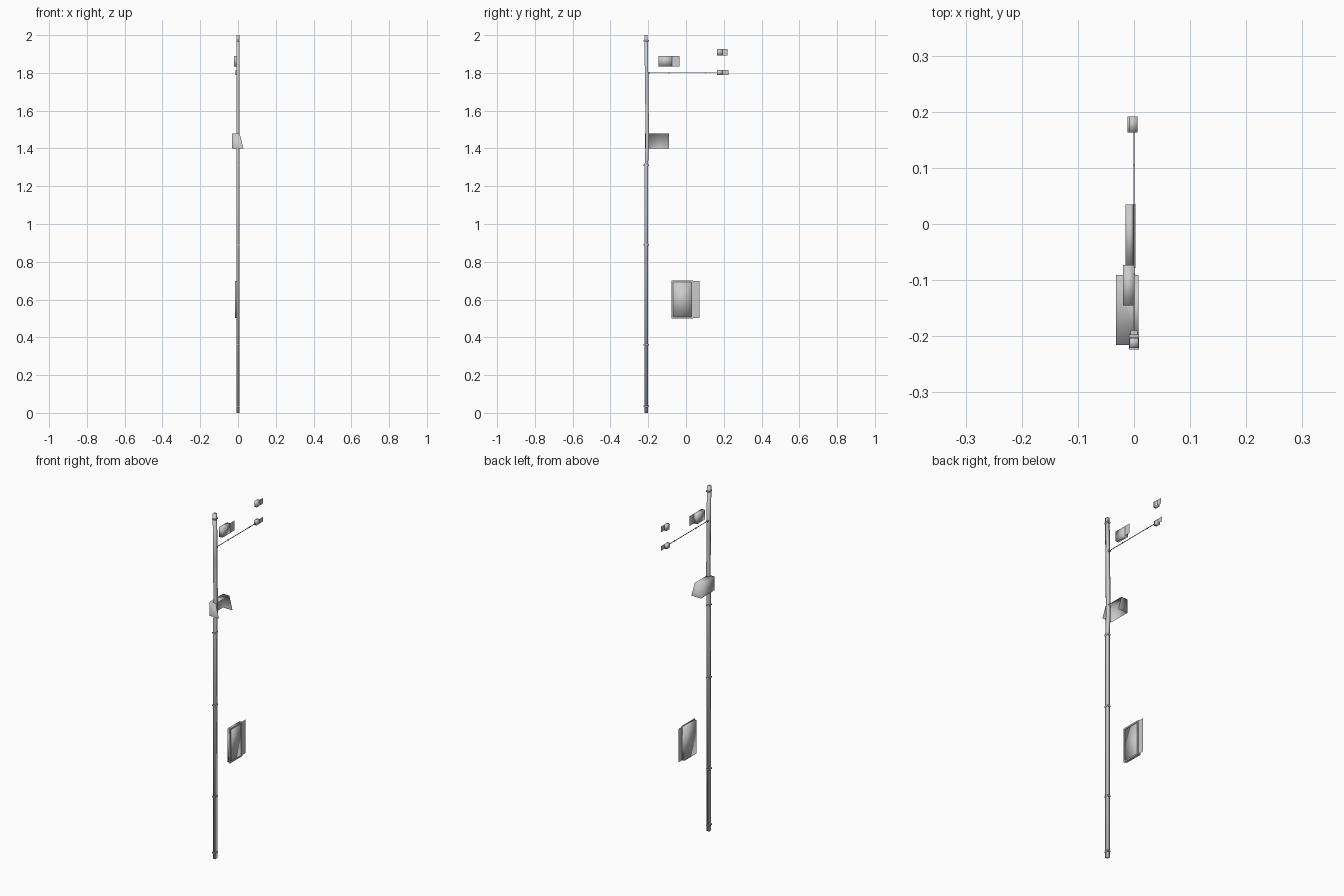
import bpy, bmesh

if "Cube" in bpy.data.objects:
    bpy.data.objects.remove(bpy.data.objects["Cube"])


def make(name, verts, faces, smooth=False):
    me = bpy.data.meshes.new(name)
    me.from_pydata(verts, [], faces)
    bm = bmesh.new()
    bm.from_mesh(me)
    bmesh.ops.recalc_face_normals(bm, faces=bm.faces)
    bm.to_mesh(me)
    bm.free()
    for p in me.polygons:
        p.use_smooth = smooth
    ob = bpy.data.objects.new(name, me)
    bpy.context.collection.objects.link(ob)
    return ob


def box(name, x, y, z, smooth=False):
    v = [(a, b, c) for c in z for b in y for a in x]
    f = [(0, 1, 3, 2), (4, 5, 7, 6), (0, 1, 5, 4), (2, 3, 7, 6), (0, 2, 6, 4), (1, 3, 7, 5)]
    return make(name, v, f, smooth)


def sheet(name, x, y, z):
    return make(name, [(x, y[0], z[0]), (x, y[1], z[0]), (x, y[1], z[1]), (x, y[0], z[1])],
                [(0, 1, 2, 3)])


# slightly bent square pole: (z, y centre, half width)
path = [(0, -.21, .009), (1.31, -.21, .009), (1.41, -.2055, .009),
        (1.48, -.205, .009), (1.75, -.208, .009), (2, -.212, .009)]
verts, faces = [], []
for z, y, h in path:
    verts += [(sx * .008, y + sy * h, z) for sx, sy in ((-1, -1), (1, -1), (1, 1), (-1, 1))]
for i in range(len(path) - 1):
    for j in range(4):
        k = (j + 1) % 4
        faces.append((4 * i + j, 4 * i + k, 4 * i + 4 + k, 4 * i + 4 + j))
n = len(verts)
faces += [(0, 1, 2, 3), (n - 4, n - 3, n - 2, n - 1)]
make("pole", verts, faces, True)

# pole clamps
for i, z in enumerate((.035, .36, .89, 1.31, 1.97)):
    box(f"pole_clamp_{i}", (-.009, .009), (-.224, -.197), (z - .004, z + .004))

# horizontal arm with collar and small rings
box("arm", (-.0013, .0013), (-.2, .165), (1.7985, 1.8015))
box("arm_collar", (-.006, .006), (-.2, -.19), (1.796, 1.804))
for i, y in enumerate((-.09, .105)):
    box(f"arm_ring_{i}", (-.002, .002), (y - .002, y + .002), (1.796, 1.804))

# open hood: top, back and two slanted end panels
hv = []
for y in (-.216, -.091):
    hv += [(-.032, y, 1.40), (.029, y, 1.40), (.008, y, 1.48), (-.032, y, 1.48)]
make("hood", hv, [(0, 1, 2, 3), (4, 5, 6, 7), (0, 3, 7, 4), (2, 3, 7, 6)], True)


# boxed panels, each with a side flange sheet
def unit(name, x, y, z, flange):
    box(name, x, y, z, True)
    sheet(name + "_flange", x[1] - .001, (y[1], flange), z)


unit("upper_box", (-.020, .001), (-.145, -.073), (1.834, 1.89), -.034)
unit("arm_end_box", (-.012, .004), (.163, .192), (1.788, 1.814), .225)
unit("top_small_box", (-.009, .006), (.163, .192), (1.893, 1.926), .22)

# large sign: body, raised rim and flange
unit("sign_body", (-.015, .0), (-.074, .035), (.503, .697), .071)
for nm, y, z in (("left", (-.078, -.07), (.5, .7)), ("right", (.028, .036), (.5, .7)),
                 ("bottom", (-.07, .028), (.5, .508)), ("top", (-.07, .028), (.692, .7))):
    box("sign_rim_" + nm, (-.002, .003), y, z)
